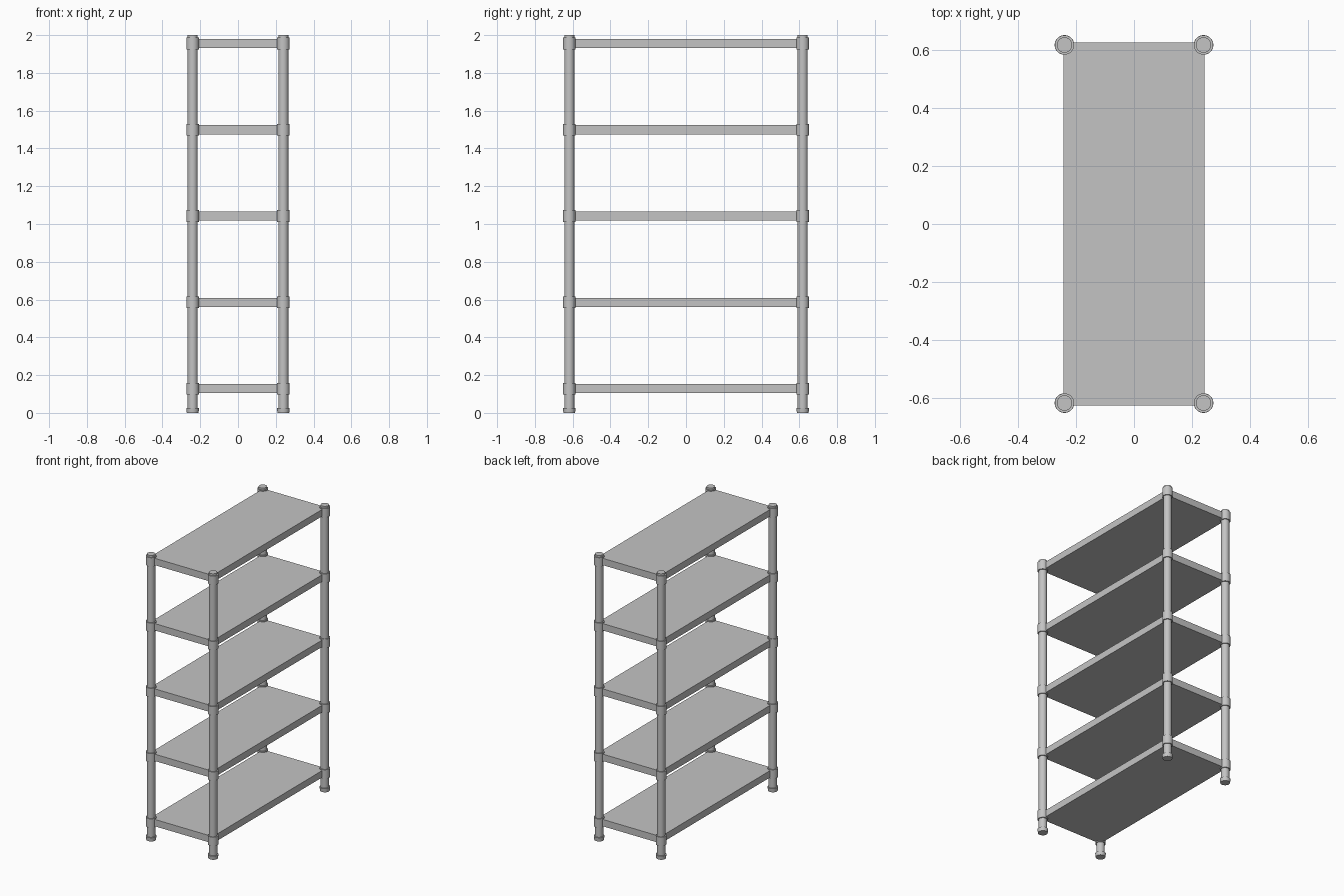
import bpy
import math

cube = bpy.data.objects.get("Cube")
if cube:
    bpy.data.objects.remove(cube, do_unlink=True)

# Single metal grey
GREY = (0.55, 0.55, 0.55, 1)
metal = bpy.data.materials.new("metal grey")
metal.use_nodes = True
metal.diffuse_color = GREY
metal.node_tree.nodes["Principled BSDF"].inputs["Base Color"].default_value = GREY

POST_X, POST_Y = 0.24, 0.618
SHELF_SIZE = (0.486, 1.252, 0.048)
LEVELS = [0.128 + i * 0.457 for i in range(5)]


def finish(name):
    obj = bpy.context.object
    obj.name = name
    obj.data.materials.append(metal)
    return obj


def tube(name, x, y, bottom, top, radius, base_radius=None):
    """Upright smooth-sided cylinder, optionally tapered toward its base."""
    bpy.ops.mesh.primitive_cone_add(
        vertices=32, radius1=base_radius or radius, radius2=radius,
        depth=top - bottom, location=(x, y, (bottom + top) / 2))
    bpy.ops.object.shade_smooth_by_angle(angle=math.radians(30))
    return finish(name)


# Shelves
for i, z in enumerate(LEVELS, 1):
    bpy.ops.mesh.primitive_cube_add(size=1, location=(0, 0, z))
    shelf = finish(f"shelf_{i}")
    shelf.scale = SHELF_SIZE
    bpy.ops.object.transform_apply(location=False, rotation=False, scale=True)

# Corner posts with a collar at each shelf and a foot
for side, sx in (("left", 1), ("right", -1)):
    for end, sy in (("front", -1), ("back", 1)):
        x, y = sx * POST_X, sy * POST_Y
        corner = f"{end}_{side}"
        tube(f"{corner}_post", x, y, 0.02, 2.0, 0.0265)
        tube(f"{corner}_foot", x, y, 0.0, 0.027, 0.034, 0.031)
        for i, z in enumerate(LEVELS, 1):
            tube(f"{corner}_collar_{i}", x, y, z - 0.031, z + 0.031, 0.0335)
